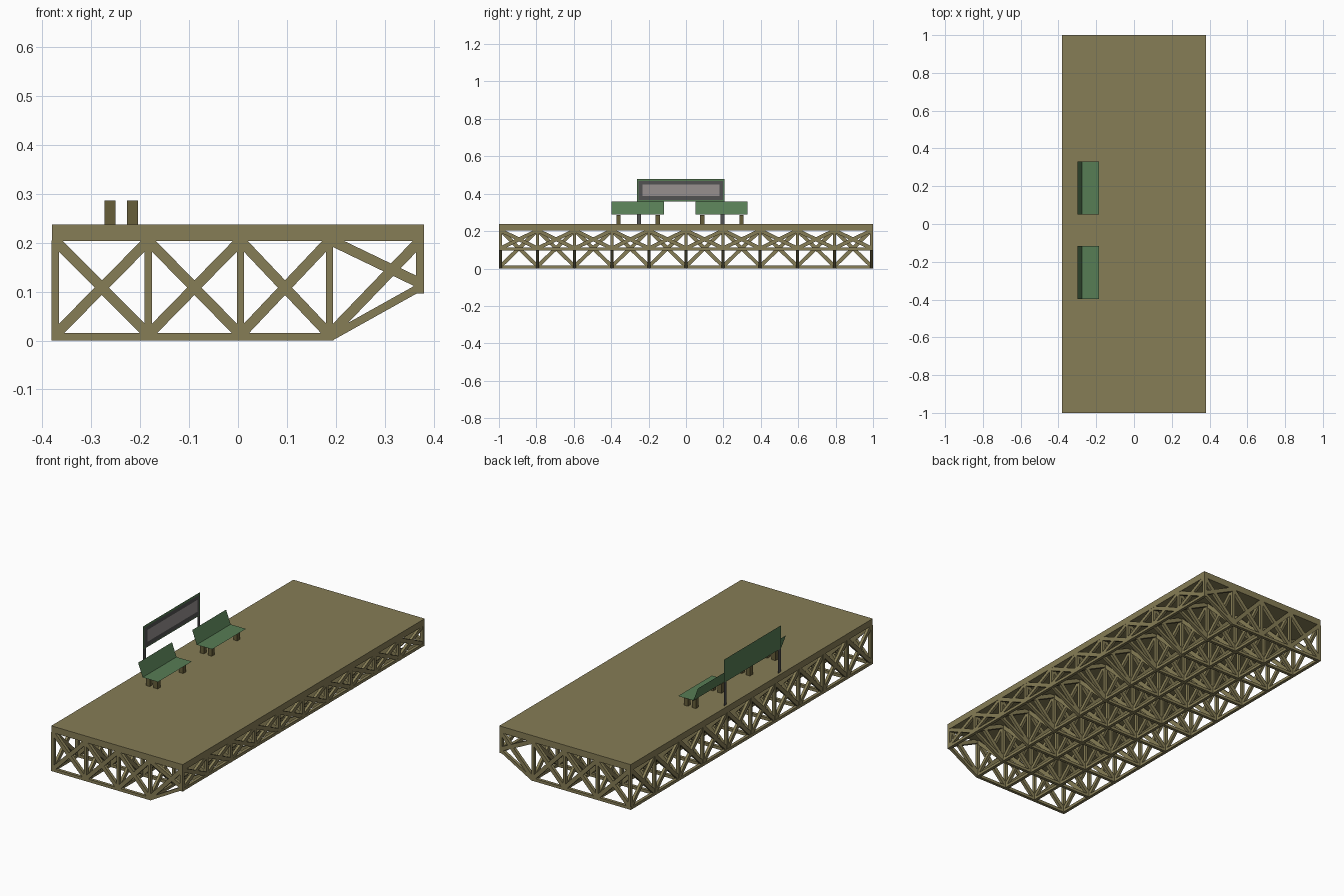
import bpy
import bmesh
from mathutils import Vector

if "Cube" in bpy.data.objects:
    bpy.data.objects.remove(bpy.data.objects["Cube"])


def material(name, r, g, b):
    m = bpy.data.materials.new(name)
    m.diffuse_color = (r, g, b, 1)
    m.use_nodes = True
    m.node_tree.nodes["Principled BSDF"].inputs["Base Color"].default_value = m.diffuse_color
    return m


WOOD = material("weathered wood", 0.24, 0.205, 0.092)
LEG = material("dark wood", 0.135, 0.112, 0.042)
GREEN = material("bench green", 0.095, 0.205, 0.09)
GREY = material("frame grey", 0.085, 0.085, 0.085)
PANEL = material("notice panel", 0.31, 0.28, 0.275)


def finish(name, bm, mat):
    mesh = bpy.data.meshes.new(name)
    bm.to_mesh(mesh)
    bm.free()
    mesh.materials.append(mat)
    obj = bpy.data.objects.new(name, mesh)
    bpy.context.collection.objects.link(obj)


def add_bar(bm, start, end, normal, width, depth=0.016):
    """Square-ended beam lying in the plane with the given normal."""
    a, b, n = Vector(start), Vector(end), Vector(normal)
    side = (b - a).normalized().cross(n) * width / 2
    n = n * depth / 2
    ends = []
    for p in (a, b):
        ends.append([bm.verts.new(p + s * side + t * n)
                     for s, t in ((-1, -1), (1, -1), (1, 1), (-1, 1))])
    faces = [bm.faces.new(ends[0]), bm.faces.new(ends[1][::-1])]
    for i in range(4):
        j = (i + 1) % 4
        faces.append(bm.faces.new((ends[0][i], ends[1][i], ends[1][j], ends[0][j])))
    bmesh.ops.recalc_face_normals(bm, faces=faces)


def add_box(bm, x0, x1, y0, y1, z0, z1):
    ym, zm = (y0 + y1) / 2, (z0 + z1) / 2
    add_bar(bm, (x0, ym, zm), (x1, ym, zm), (0, 1, 0), z1 - z0, y1 - y0)


def add_quad(bm, *points):
    bm.faces.new([bm.verts.new(p) for p in points])


# Deck slab
bm = bmesh.new()
add_box(bm, -0.38, 0.38, -1, 1, 0.203, 0.237)
finish("deck", bm, WOOD)

XS = [-0.373, -0.183, 0.005, 0.187]
YS = [-0.992 + 1.984 * i / 10 for i in range(11)]
X_END, Z_END = 0.372, 0.104
LOW, HIGH = 0.008, 0.204

# Cross trusses, each with a sloped outer bay
bm = bmesh.new()
for y in YS:
    def member(x0, z0, x1, z1, width):
        add_bar(bm, (x0, y, z0), (x1, y, z1), (0, 1, 0), width)
    member(-0.38, LOW, 0.194, LOW, 0.015)
    member(0.189, 0.007, 0.370, 0.108, 0.016)
    for x in XS:
        member(x, 0.001, x, HIGH, 0.015)
    member(X_END, 0.096, X_END, HIGH, 0.016)
    for x0, x1 in zip(XS, XS[1:]):
        member(x0, 0.012, x1, HIGH, 0.021)
        member(x0, HIGH, x1, 0.012, 0.021)
    member(XS[3], 0.012, X_END, HIGH, 0.021)
    member(XS[3], 0.206, X_END, 0.117, 0.021)
finish("cross_trusses", bm, WOOD)

# Lengthwise trusses: bottom beams and crossed braces in every bay
bm = bmesh.new()
for x, z in [(x, LOW) for x in XS] + [(X_END, Z_END)]:
    add_bar(bm, (x, -1, z), (x, 1, z), (1, 0, 0), 0.015)
    for y0, y1 in zip(YS, YS[1:]):
        add_bar(bm, (x, y0, z + 0.004), (x, y1, HIGH), (1, 0, 0), 0.02, 0.014)
        add_bar(bm, (x, y0, HIGH), (x, y1, z + 0.004), (1, 0, 0), 0.02, 0.014)
finish("long_trusses", bm, WOOD)

# Benches: thin seat, leaning back, four block legs
for name, y0 in (("front", -0.397), ("rear", 0.05)):
    y1 = y0 + 0.28
    bm = bmesh.new()
    add_quad(bm, (-0.274, y0, 0.288), (-0.185, y0, 0.288),
             (-0.185, y1, 0.288), (-0.274, y1, 0.288))
    finish(name + "_bench_seat", bm, GREEN)
    bm = bmesh.new()
    add_quad(bm, (-0.274, y0, 0.288), (-0.274, y1, 0.288),
             (-0.300, y1, 0.358), (-0.300, y0, 0.358))
    finish(name + "_bench_back", bm, GREEN)
    bm = bmesh.new()
    for x in (-0.273, -0.227):
        for y in (y0 + 0.025, y0 + 0.235):
            add_box(bm, x, x + 0.023, y, y + 0.023, 0.236, 0.286)
    finish(name + "_bench_legs", bm, LEG)


# Notice board: layered plates facing the benches
def plate(bm, x, y0, y1, z0, z1):
    add_quad(bm, (x, y0, z0), (x, y1, z0), (x, y1, z1), (x, y0, z1))


SX = -0.365
bm = bmesh.new()
plate(bm, SX, -0.262, 0.206, 0.358, 0.479)
finish("board_back", bm, GREEN)
bm = bmesh.new()
plate(bm, SX + 0.002, -0.253, 0.197, 0.365, 0.469)
finish("board_frame", bm, GREY)
bm = bmesh.new()
plate(bm, SX + 0.004, -0.232, 0.180, 0.388, 0.450)
finish("board_panel", bm, PANEL)
bm = bmesh.new()
for y in (-0.262, 0.185):
    plate(bm, SX, y, y + 0.021, 0.236, 0.358)
finish("board_posts", bm, GREY)
